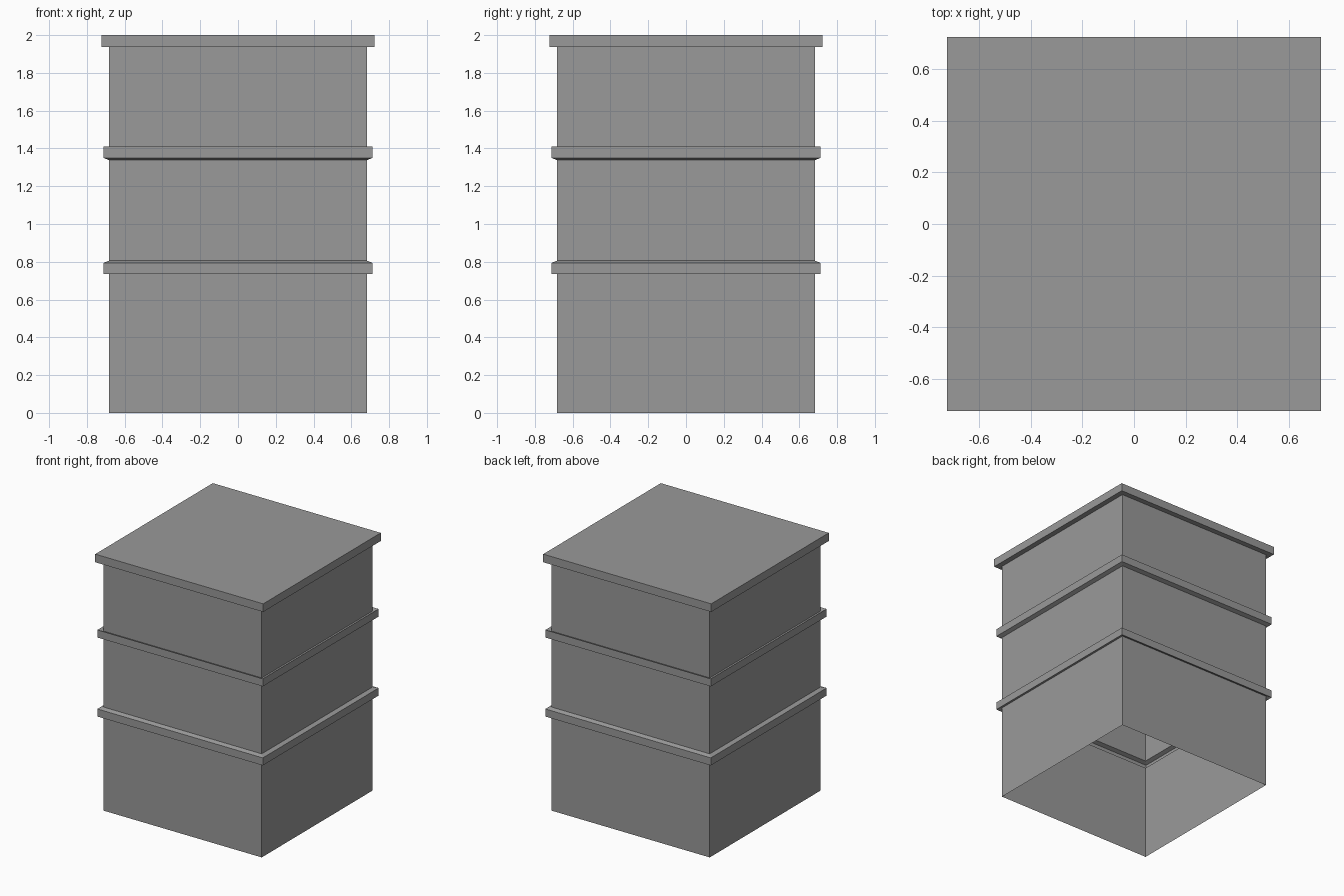
import bpy
import bmesh

cube = bpy.data.objects.get("Cube")
if cube:
    bpy.data.objects.remove(cube, do_unlink=True)

grey = bpy.data.materials.new("mid_grey")
grey.use_nodes = True
colour = (0.32, 0.32, 0.32, 1)
grey.diffuse_color = colour
grey.node_tree.nodes["Principled BSDF"].inputs["Base Color"].default_value = colour

WALL, RIB, LID = 0.682, 0.712, 0.723
SLANT = 0.012   # height change across each slanted rib ledge


def square_shell(name, profile, capped=False):
    """Sweep a (half width, height) profile around a square, open below."""
    bm = bmesh.new()
    rings = [[bm.verts.new((sx * w, sy * w, z))
              for sx, sy in ((-1, -1), (1, -1), (1, 1), (-1, 1))]
             for w, z in profile]
    for low, high in zip(rings, rings[1:]):
        for i in range(4):
            j = (i + 1) % 4
            bm.faces.new((low[i], low[j], high[j], high[i]))
    if capped:
        bm.faces.new(rings[-1])
    mesh = bpy.data.meshes.new(name)
    bm.to_mesh(mesh)
    bm.free()
    mesh.materials.append(grey)
    obj = bpy.data.objects.new(name, mesh)
    bpy.context.collection.objects.link(obj)
    return obj


def rib(bottom, top, slant):
    """Hollow rib whose ledges rise (or fall) towards the wall."""
    return [(WALL, bottom + slant), (RIB, bottom), (RIB, top), (WALL, top + slant)]


lower_rib = rib(0.735, 0.794, SLANT)
upper_rib = rib(1.35, 1.409, -SLANT)

# Walls between the ribs
square_shell("lower_wall", [(WALL, 0), lower_rib[0]])
square_shell("middle_wall", [lower_rib[-1], upper_rib[0]])
square_shell("upper_wall", [upper_rib[-1], (WALL, 1.937)])

# Projecting ribs
square_shell("lower_rib", lower_rib)
square_shell("upper_rib", upper_rib)

# Overhanging lid
square_shell("lid", [(WALL, 1.937), (LID, 1.937), (LID, 2)], capped=True)
